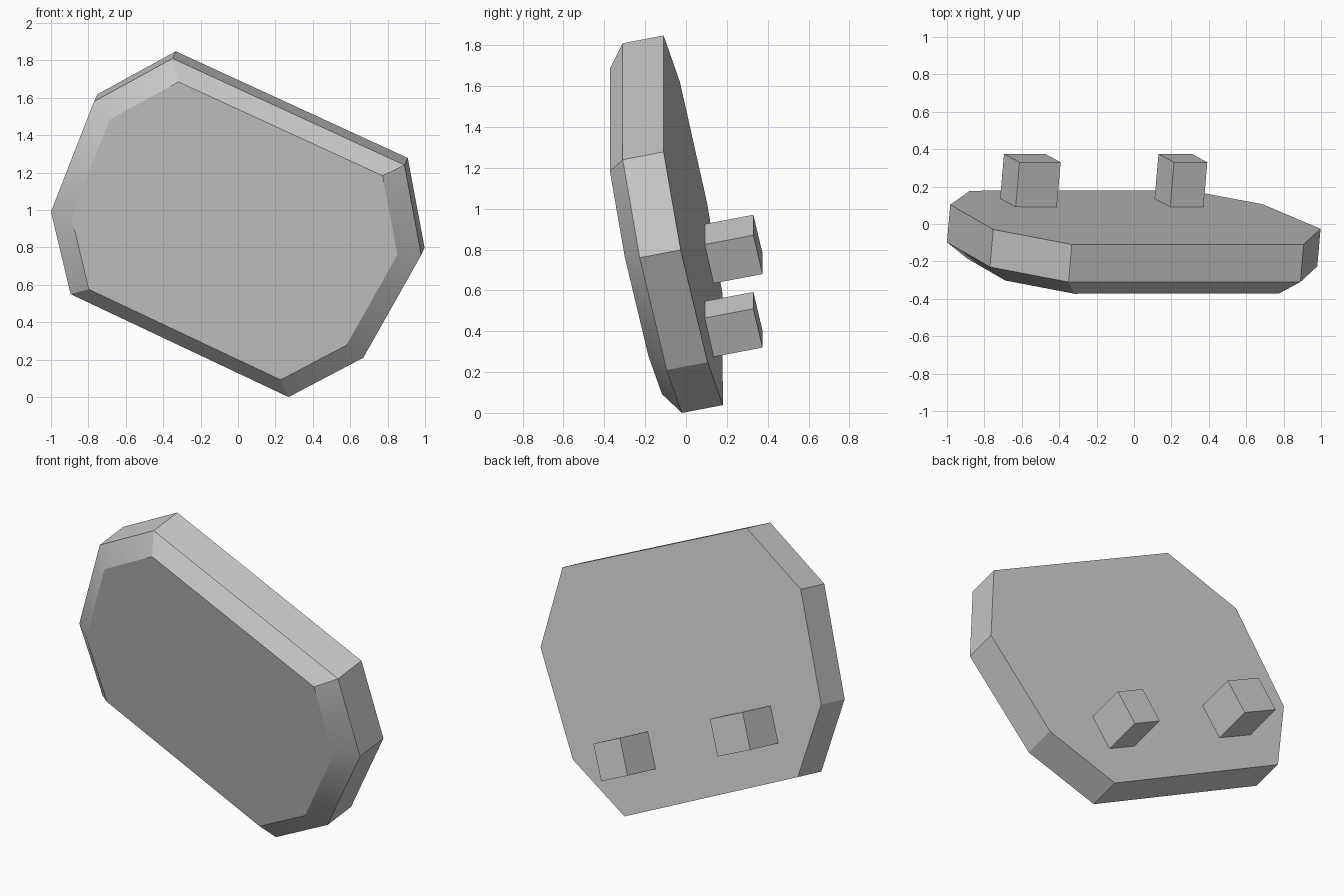
import bpy
import bmesh
from mathutils import Vector

cube = bpy.data.objects.get("Cube")
if cube:
    bpy.data.objects.remove(cube, do_unlink=True)

grey = bpy.data.materials.new("plain grey")
grey.use_nodes = True
colour = (0.6, 0.6, 0.6, 1)
grey.diffuse_color = colour
grey.node_tree.nodes["Principled BSDF"].inputs["Base Color"].default_value = colour

# Tilted plane the panel lies in; its normal points to the back
normal = Vector((0.0853, 0.978, 0.186)).normalized()


def on_plane(x, z):
    return Vector((x, 0.0035 - (normal.x * x + normal.z * z) / normal.y, z))


def loft(name, rings):
    """Skin a stack of equal rings and cap both ends."""
    bm = bmesh.new()
    loops = [[bm.verts.new(p) for p in ring] for ring in rings]
    n = len(loops[0])
    for a, b in zip(loops, loops[1:]):
        for i in range(n):
            j = (i + 1) % n
            bm.faces.new((a[i], a[j], b[j], b[i]))
    bm.faces.new(loops[0])
    bm.faces.new(loops[-1])
    bmesh.ops.recalc_face_normals(bm, faces=bm.faces)
    mesh = bpy.data.meshes.new(name)
    bm.to_mesh(mesh)
    bm.free()
    mesh.materials.append(grey)
    obj = bpy.data.objects.new(name, mesh)
    bpy.context.collection.objects.link(obj)
    return obj


# Octagonal panel: bevelled front, straight rim, flat back
outline = [(-0.35, 1.81), (-0.77, 1.58), (-1.0, 0.99), (-0.895, 0.55),
           (0.27, 0.0), (0.67, 0.21), (0.98, 0.76), (0.89, 1.24)]
rim = [on_plane(x, z) for x, z in outline]
centre = sum(rim, Vector()) / len(rim)
face = [centre + (p - centre) * 0.88 - normal * 0.082 for p in rim]
back = [p + normal * 0.205 for p in rim]
panel = loft("panel", [face, rim, back])

bpy.ops.object.select_all(action="DESELECT")
panel.select_set(True)
bpy.context.view_layer.objects.active = panel
bpy.ops.object.shade_smooth_by_angle(angle=0.5236)

# Two square pegs standing out of the back
drop = Vector((-0.083, 0.045, -0.19))
pegs = {"right_peg": ((-0.612, 0.33, 0.97), (0.22, 0, -0.1)),
        "left_peg": ((0.214, 0.33, 0.592), (0.178, 0, -0.082))}
for name, (corner, across) in pegs.items():
    p, u = Vector(corner), Vector(across)
    end = [p, p + u, p + u + drop, p + drop]
    loft(name, [[q - normal * 0.27 for q in end], end])
